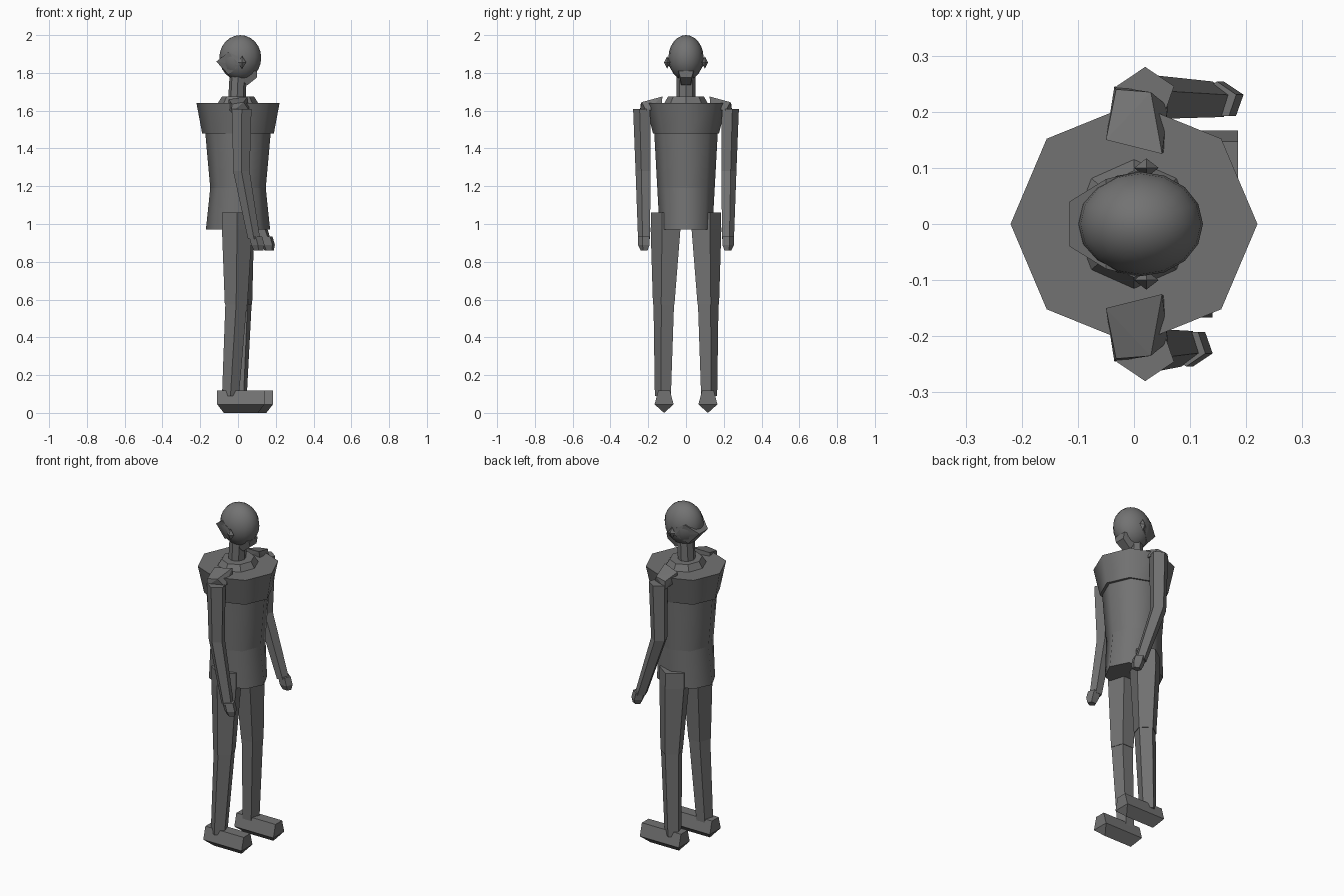
import bpy, bmesh, math
from mathutils import Matrix, Vector

cube = bpy.data.objects.get("Cube")
if cube:
    bpy.data.objects.remove(cube, do_unlink=True)

# One matte grey for the whole figure
grey = bpy.data.materials.new("dark_grey")
grey.use_nodes = True
colour = (0.17, 0.17, 0.17, 1)
grey.diffuse_color = colour
grey.node_tree.nodes["Principled BSDF"].inputs["Base Color"].default_value = colour


def finish(name, bm, smooth=None):
    bmesh.ops.recalc_face_normals(bm, faces=bm.faces[:])
    mesh = bpy.data.meshes.new(name)
    bm.to_mesh(mesh)
    bm.free()
    mesh.materials.append(grey)
    obj = bpy.data.objects.new(name, mesh)
    bpy.context.collection.objects.link(obj)
    if smooth:
        bpy.ops.object.select_all(action="DESELECT")
        obj.select_set(True)
        bpy.context.view_layer.objects.active = obj
        bpy.ops.object.shade_smooth_by_angle(angle=math.radians(smooth))
    return obj


def loft(name, rings, sides, turn=0.0, smooth=None):
    """Capped tube through level rings given as (x, y, z, rx, ry)."""
    bm = bmesh.new()
    loops = []
    for x, y, z, rx, ry in rings:
        angles = [turn + math.tau * i / sides for i in range(sides)]
        loops.append([bm.verts.new((x + rx * math.cos(a), y + ry * math.sin(a), z))
                      for a in angles])
    for low, high in zip(loops, loops[1:]):
        for i in range(sides):
            j = (i + 1) % sides
            bm.faces.new((low[i], low[j], high[j], high[i]))
    bm.faces.new(loops[0])
    bm.faces.new(loops[-1])
    return finish(name, bm, smooth)


def hull(name, points):
    bm = bmesh.new()
    for p in points:
        bm.verts.new(p)
    bmesh.ops.convex_hull(bm, input=bm.verts[:])
    bmesh.ops.dissolve_limit(bm, angle_limit=0.02, verts=bm.verts[:], edges=bm.edges[:])
    return finish(name, bm)


def both_sides(points):
    return [(x, s * y, z) for x, y, z in points for s in (-1, 1)]


# Trunk
loft("hips", [(0, 0, 0.97, 0.17, 0.14), (0, 0, 1.19, 0.147, 0.152)], 8, smooth=50)
loft("torso", [(0, 0, 1.19, 0.147, 0.152), (0, 0, 1.48, 0.173, 0.168)], 8, smooth=50)
loft("shoulders", [(0, 0, 1.48, 0.19, 0.175), (0, 0, 1.64, 0.22, 0.215)], 8, smooth=50)
loft("collar", [(0, 0, 1.64, 0.107, 0.115), (0, 0, 1.675, 0.085, 0.095)], 8)
loft("neck", [(-0.005, 0, 1.66, 0.047, 0.05), (0, 0, 1.78, 0.045, 0.05)], 8)

# Head
bm = bmesh.new()
bmesh.ops.create_uvsphere(bm, u_segments=16, v_segments=12, radius=1)
bm.transform(Matrix.Translation((0.012, 0, 1.88)) @ Matrix.Diagonal((0.111, 0.093, 0.12, 1)))
finish("head", bm, 50)
hull("nape", both_sides([(-0.115, 0.04, 1.86), (-0.05, 0.08, 1.91), (-0.05, 0.05, 1.79),
                         (0.01, 0.095, 1.84), (0.01, 0.095, 1.88)]))
hull("jaw", both_sides([(0.05, 0.025, 1.735), (0.1, 0.03, 1.775), (0.0, 0.035, 1.77),
                        (0.1, 0.04, 1.81), (0.0, 0.05, 1.81)]))

# Limbs: the left side is +y because the figure looks along +x
for side, s in (("right", -1), ("left", 1)):
    left = s > 0
    out = s * math.pi / 2

    centre = Vector((0.022, s * 0.1, 1.855))
    hull(side + "_ear", [centre + Vector(d) * k for d in
                         ((0.022, 0, 0), (0, 0.017, 0), (0, 0, 0.034)) for k in (-1, 1)])

    # Shoulder strap sloping down over the arm
    strap = [(-0.05, 0.15, 1.66), (0.05, 0.125, 1.675), (-0.05, 0.15, 1.61), (0.055, 0.13, 1.61),
             (-0.032, 0.24, 1.635), (0.03, 0.235, 1.645), (-0.035, 0.245, 1.59), (0.06, 0.21, 1.6)]
    hull(side + "_shoulder_pad", [(x, s * y, z) for x, y, z in strap])

    # Arm and hand
    wrist = 0.14 if left else 0.085
    elbow = (0.018, s * 0.223, 1.28, 0.046, 0.044)
    loft(side + "_upper_arm", [elbow, (0.02, s * 0.23, 1.61, 0.054, 0.05)], 5, out)
    loft(side + "_forearm", [(wrist, s * 0.219, 0.92, 0.034, 0.035), elbow], 5, out)
    hand = wrist + 0.02
    loft(side + "_hand", [(hand + 0.005, s * 0.22, 0.86, 0.026, 0.02),
                          (hand, s * 0.22, 0.89, 0.037, 0.034),
                          (hand - 0.012, s * 0.22, 0.935, 0.036, 0.034)], 5, out)

    # Leg
    hip, knee, ankle = (0.005, 0.015, 0.002) if left else (-0.005, -0.01, -0.04)
    loft(side + "_thigh", [(knee, s * 0.112, 0.575, 0.063, 0.063),
                           (hip, s * 0.1, 0.97, 0.084, 0.087),
                           (hip, s * 0.1, 1.06, 0.084, 0.084)], 5, out)
    loft(side + "_shin", [(ankle, s * 0.118, 0.09, 0.047, 0.047),
                          (knee, s * 0.112, 0.575, 0.06, 0.06)], 5, out)

    # Foot: five-sided bar with its point down and its ends cut back below
    heel, toe = (-0.07, 0.185) if left else (-0.11, 0.14)
    foot = []
    for i in range(5):
        a = -math.pi / 2 + math.tau * i / 5
        inset = 0.035 if i == 0 else 0
        for x in (heel + inset, toe - inset):
            foot.append((x, s * 0.116 + 0.053 * math.cos(a), 0.065 + 0.065 * math.sin(a)))
    hull(side + "_foot", foot)
